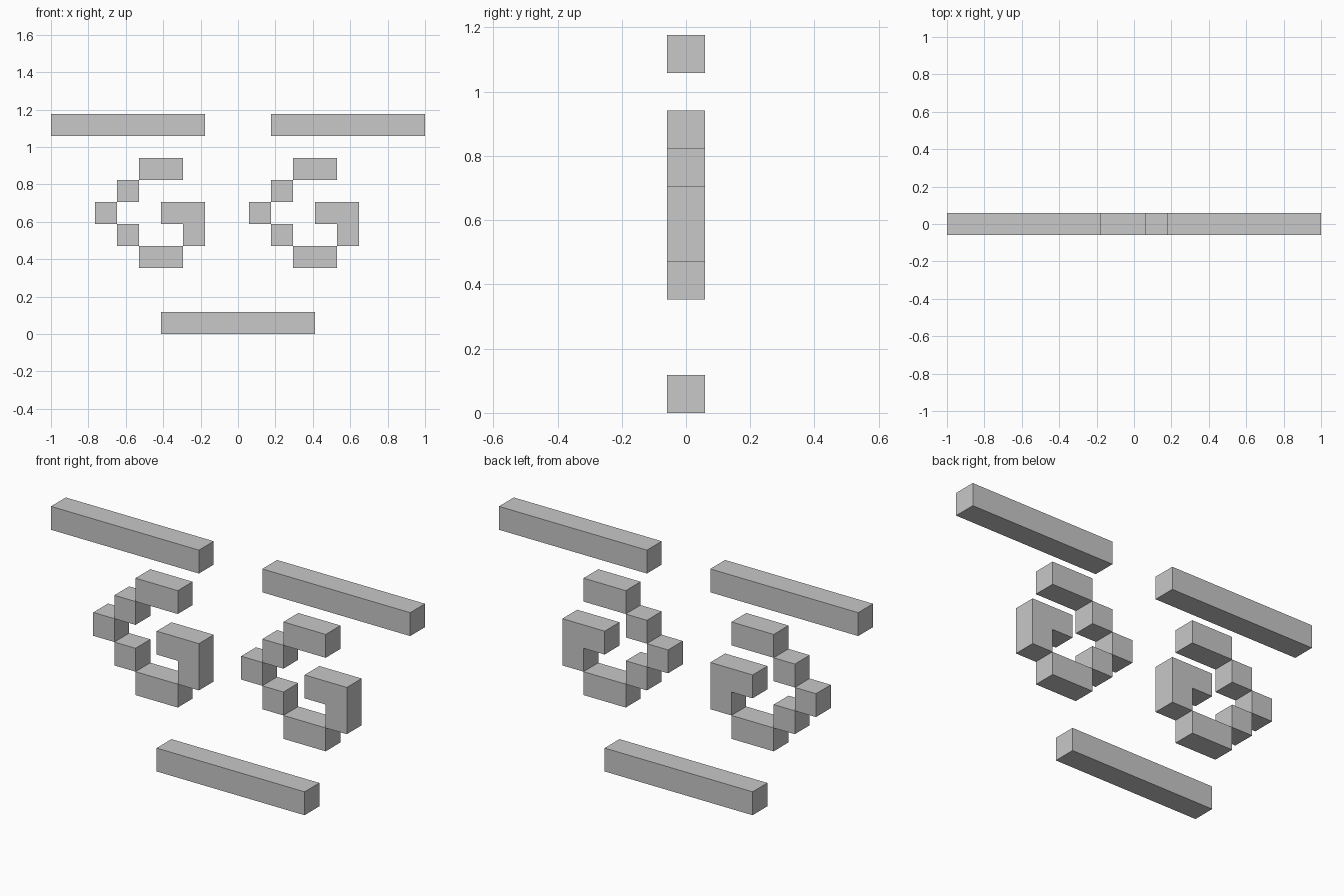
import bpy
import bmesh

cube = bpy.data.objects.get("Cube")
if cube:
    bpy.data.objects.remove(cube, do_unlink=True)

U = 2 / 17  # side of one square block

grey = bpy.data.materials.new("light grey")
grey.use_nodes = True
colour = (0.58, 0.58, 0.58, 1)
grey.diffuse_color = colour
grey.node_tree.nodes["Principled BSDF"].inputs["Base Color"].default_value = colour


def prism(name, outline):
    """Extrude an x-z outline, given in blocks, one block deep along y."""
    bm = bmesh.new()
    face = bm.faces.new([bm.verts.new((x * U, -U / 2, z * U)) for x, z in outline])
    new = bmesh.ops.extrude_face_region(bm, geom=[face])["geom"]
    moved = [v for v in new if isinstance(v, bmesh.types.BMVert)]
    bmesh.ops.translate(bm, verts=moved, vec=(0, U, 0))
    bmesh.ops.recalc_face_normals(bm, faces=bm.faces)
    mesh = bpy.data.meshes.new(name)
    bm.to_mesh(mesh)
    bm.free()
    mesh.materials.append(grey)
    bpy.context.collection.objects.link(bpy.data.objects.new(name, mesh))


def bar(name, x, z, length):
    prism(name, [(x, z), (x + length, z), (x + length, z + 1), (x, z + 1)])


# Mouth and brows
bar("mouth", -3.5, 0, 7)
bar("right_brow", -8.5, 9, 7)
bar("left_brow", 1.5, 9, 7)

# Eyes: a stepped open ring with an L-shaped pupil
for side, x in (("right", -6.5), ("left", 0.5)):
    bar(side + "_eye_top", x + 2, 7, 2)
    bar(side + "_eye_upper_step", x + 1, 6, 1)
    bar(side + "_eye_corner", x, 5, 1)
    bar(side + "_eye_lower_step", x + 1, 4, 1)
    bar(side + "_eye_bottom", x + 2, 3, 2)
    prism(side + "_eye_pupil", [(x + 3, 5), (x + 4, 5), (x + 4, 4),
                                (x + 5, 4), (x + 5, 6), (x + 3, 6)])
